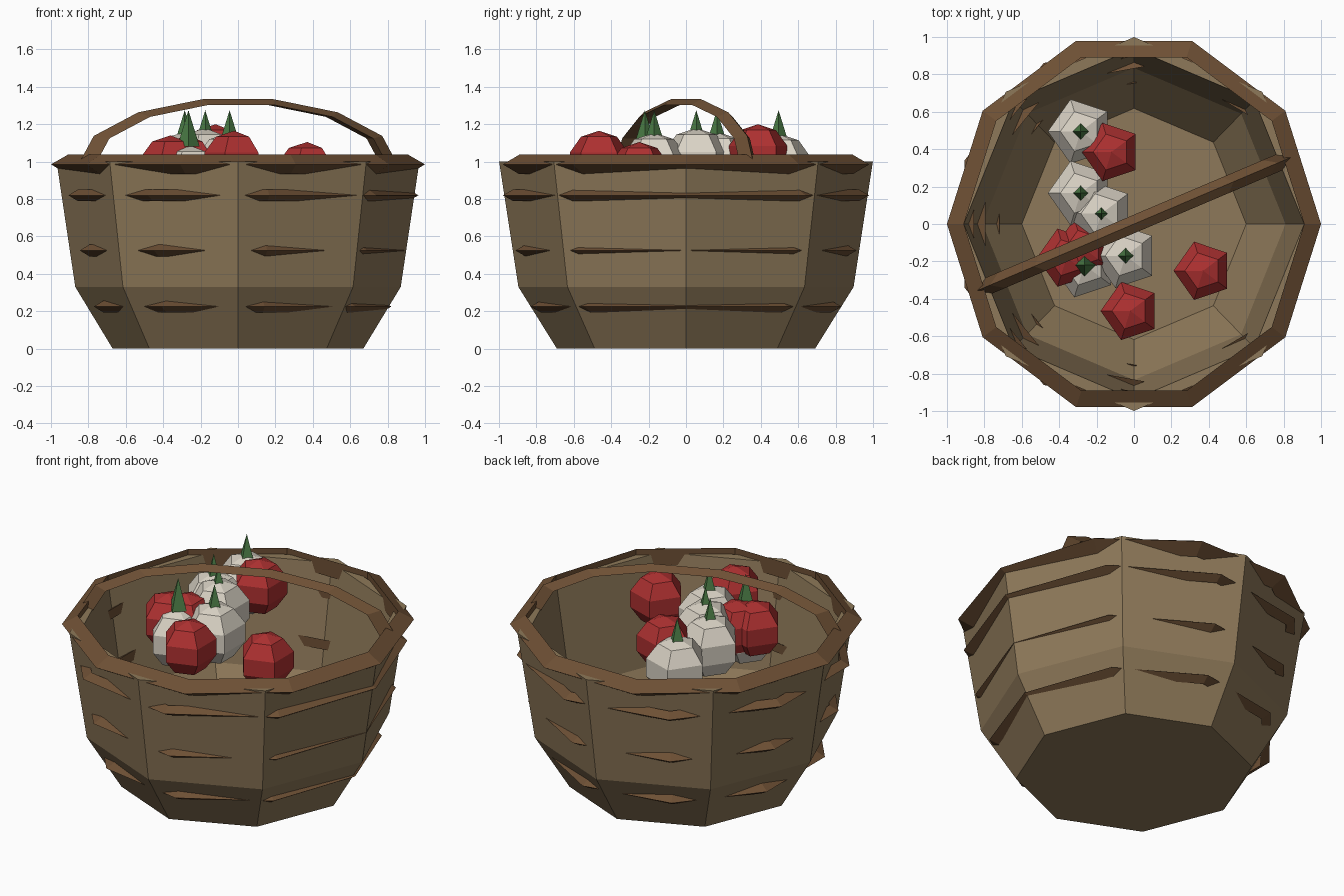
import bpy, bmesh, math
from mathutils import Matrix

if "Cube" in bpy.data.objects:
    bpy.data.objects.remove(bpy.data.objects["Cube"])

STRETCH = Matrix.Diagonal((1, 1.03, 1, 1))  # basket is slightly deeper than wide


def material(name, rgb):
    m = bpy.data.materials.new(name)
    m.diffuse_color = (*rgb, 1)
    m.use_nodes = True
    m.node_tree.nodes["Principled BSDF"].inputs["Base Color"].default_value = m.diffuse_color
    return m


WICKER = material("wicker", (0.27, 0.19, 0.10))
WOOD = material("dark_wood", (0.155, 0.08, 0.035))
RED = material("red", (0.42, 0.03, 0.03))
WHITE = material("white", (0.70, 0.65, 0.56))
GREEN = material("green", (0.07, 0.20, 0.06))


def lathe(name, profile, n, mat, matrix=STRETCH, start=0.0, sweep=360.0, closed=False):
    """Spin an (r, z) profile around z in n flat steps."""
    bm = bmesh.new()
    full = sweep >= 360
    steps = n if full else n + 1
    rows = []
    for i in range(steps):
        a = math.radians(start + sweep * i / n)
        rows.append([bm.verts.new((r * math.cos(a), r * math.sin(a), z)) for r, z in profile])
    m = len(profile)
    for i in range(n):
        p, q = rows[i], rows[(i + 1) % steps]
        for j in range(m if closed else m - 1):
            k = (j + 1) % m
            bm.faces.new((p[j], q[j], q[k], p[k]))
    if not full:
        bm.faces.new(rows[0])
        bm.faces.new(rows[-1])
    bmesh.ops.remove_doubles(bm, verts=bm.verts, dist=1e-4)
    # fill open flat ends
    edges = [e for e in bm.edges if e.is_boundary]
    if edges:
        bmesh.ops.holes_fill(bm, edges=edges, sides=0)
    bmesh.ops.transform(bm, matrix=matrix, verts=bm.verts)
    bmesh.ops.recalc_face_normals(bm, faces=bm.faces)
    mesh = bpy.data.meshes.new(name)
    bm.to_mesh(mesh)
    bm.free()
    mesh.materials.append(mat)
    obj = bpy.data.objects.new(name, mesh)
    bpy.context.collection.objects.link(obj)
    return obj


def triangle(major, minor, z=0.0):
    """Three-sided tube section with its tip pointing outward."""
    h = minor * math.sqrt(3) / 2
    return [(major + minor, z), (major - minor / 2, z + h), (major - minor / 2, z - h)]


# eight-sided hollow bowl: outer wall, lip, inner wall, floor
lathe("basket_bowl", [(0.67, 0), (0.87, 0.33), (0.97, 1.0),
                      (0.91, 1.0), (0.81, 0.35), (0.60, 0.06)], 8, WICKER)

# rim and woven bands that poke through the wall
lathe("basket_rim", triangle(0.94, 0.06, 0.985), 10, WOOD, closed=True)
for i, (tip, z) in enumerate([(0.965, 0.82), (0.90, 0.525), (0.82, 0.225)]):
    lathe(f"weave_band_{i + 1}", triangle(tip - 0.036, 0.036, z), 9, WOOD, closed=True)

# flattened half-ring handle
turn = (Matrix.Translation((0, 0, 0.98)) @ Matrix.Rotation(math.radians(23), 4, 'Z')
        @ Matrix.Diagonal((1, 1, 0.39, 1)) @ Matrix.Rotation(math.radians(90), 4, 'X'))
lathe("handle", triangle(0.877, 0.053), 7, WOOD, turn, sweep=180, closed=True)


def ball(name, x, y, top, radius, mat):
    """Five-sided, five-ring ball given by the height of its top point."""
    profile = [(radius * math.sin(math.pi * k / 5), -radius * math.cos(math.pi * k / 5))
               for k in range(6)]
    at = Matrix.Translation((x, y, top - radius)) @ STRETCH
    lathe(name, profile, 5, mat, at, start=180)


# red balls
for i, (x, y, top) in enumerate([(0.37, -0.25, 1.105), (-0.02, -0.465, 1.165),
                                 (-0.12, 0.385, 1.20), (-0.36, -0.18, 1.14),
                                 (-0.27, -0.13, 1.14)]):
    ball(f"red_fruit_{i + 1}", x, y, top, 0.167, RED)

# white balls with pointed green tops
for i, (x, y, top) in enumerate([(-0.285, 0.495, 1.15), (-0.285, 0.165, 1.16),
                                 (-0.175, 0.055, 1.18), (-0.045, -0.17, 1.155),
                                 (-0.265, -0.22, 1.09)]):
    ball(f"white_bulb_{i + 1}", x, y, top, 0.185, WHITE)
    lathe(f"green_tip_{i + 1}", [(0.06, 1.08), (0, 1.275)], 4, GREEN,
          Matrix.Translation((x, y, 0)))
